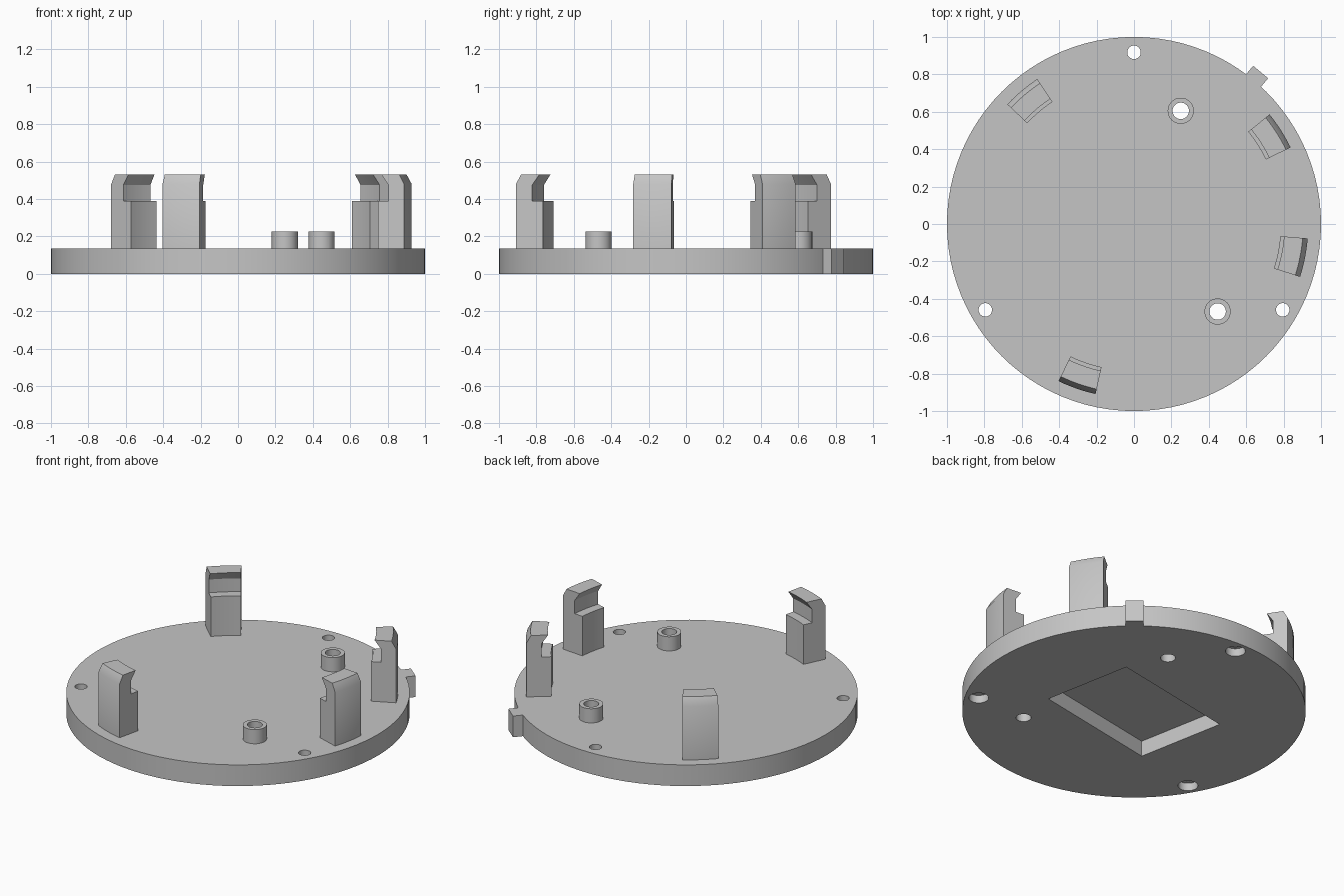
import bpy, bmesh
from math import sin, cos, radians
from mathutils import Matrix, Vector

if "Cube" in bpy.data.objects:
    bpy.data.objects.remove(bpy.data.objects["Cube"])

TOP = 0.136           # plate thickness
CLAW_ANGLES = (130.2, 32.5, -11.2, 250.8)
CLAW_SPAN = 12.9
BOSSES = ((0.25, 0.605), (0.447, -0.468))
SCREW_ANGLES = (90, 210, 330)

grey = bpy.data.materials.new("light_grey")
grey.use_nodes = True
grey.diffuse_color = (0.56, 0.56, 0.56, 1)
grey.node_tree.nodes["Principled BSDF"].inputs["Base Color"].default_value = grey.diffuse_color


def make_object(name, bm):
    bmesh.ops.recalc_face_normals(bm, faces=bm.faces)
    mesh = bpy.data.meshes.new(name)
    bm.to_mesh(mesh)
    bm.free()
    mesh.materials.append(grey)
    obj = bpy.data.objects.new(name, mesh)
    bpy.context.collection.objects.link(obj)
    return obj


def cylinder(name, x, y, z0, z1, radius, sides=32):
    bm = bmesh.new()
    bmesh.ops.create_cone(bm, cap_ends=True, segments=sides, radius1=radius, radius2=radius,
                          depth=z1 - z0, matrix=Matrix.Translation((x, y, (z0 + z1) / 2)))
    return make_object(name, bm)


def box(name, center, size, angle):
    bm = bmesh.new()
    matrix = (Matrix.Translation(center) @ Matrix.Rotation(radians(angle), 4, 'Z')
              @ Matrix.Diagonal((*size, 1)))
    bmesh.ops.create_cube(bm, size=1, matrix=matrix)
    return make_object(name, bm)


def activate(obj):
    bpy.ops.object.select_all(action='DESELECT')
    obj.select_set(True)
    bpy.context.view_layer.objects.active = obj


def combine(target, other, operation):
    activate(target)
    mod = target.modifiers.new("combine", 'BOOLEAN')
    mod.operation, mod.object, mod.solver = operation, other, 'EXACT'
    bpy.ops.object.modifier_apply(modifier=mod.name)
    bpy.data.objects.remove(other)


def smooth(obj, angle=33):
    activate(obj)
    bpy.ops.object.shade_smooth_by_angle(angle=radians(angle))


def polar(radius, angle):
    return radius * cos(radians(angle)), radius * sin(radians(angle))


# Round plate with an edge tab
plate = cylinder("base_plate", 0, 0, 0, TOP, 1.0, 96)
tab_x, tab_y = polar(1.0, 50.2)
combine(plate, box("edge_tab", (tab_x, tab_y, TOP / 2), (0.115, 0.104, TOP), 50.2), 'UNION')

# Standoffs, bored through together with the plate
for x, y in BOSSES:
    combine(plate, cylinder("standoff", x, y, TOP - 0.02, 0.227, 0.07), 'UNION')
    combine(plate, cylinder("standoff_bore", x, y, -0.1, 0.4, 0.044), 'DIFFERENCE')

# Counterbored screw holes
for angle in SCREW_ANGLES:
    x, y = polar(0.918, angle)
    combine(plate, cylinder("screw_hole", x, y, -0.1, 0.3, 0.036), 'DIFFERENCE')
    combine(plate, cylinder("screw_recess", x, y, -0.1, 0.05, 0.058), 'DIFFERENCE')

# Rectangular pocket underneath
combine(plate, box("pocket", (0, 0, 0), (0.86, 0.585, 0.2), 10.8), 'DIFFERENCE')
smooth(plate)

# Claws: hooked radial profile swept along a short arc
PROFILE = ((0.785, TOP - 0.01), (0.932, TOP - 0.01), (0.932, 0.48), (0.905, 0.53),
           (0.805, 0.53), (0.843, 0.475), (0.843, 0.39), (0.785, 0.39))


def claw(name, middle, steps=6):
    bm = bmesh.new()
    rings = []
    for i in range(steps + 1):
        angle = middle + CLAW_SPAN * (i / steps - 0.5)
        rings.append([bm.verts.new(Vector((*polar(r, angle), z))) for r, z in PROFILE])
    count = len(PROFILE)
    for a, b in zip(rings, rings[1:]):
        for j in range(count):
            k = (j + 1) % count
            bm.faces.new((a[j], a[k], b[k], b[j]))
    bm.faces.new(rings[0])
    bm.faces.new(rings[-1][::-1])
    smooth(make_object(name, bm))


for n, middle in enumerate(CLAW_ANGLES, 1):
    claw(f"claw_{n}", middle)
